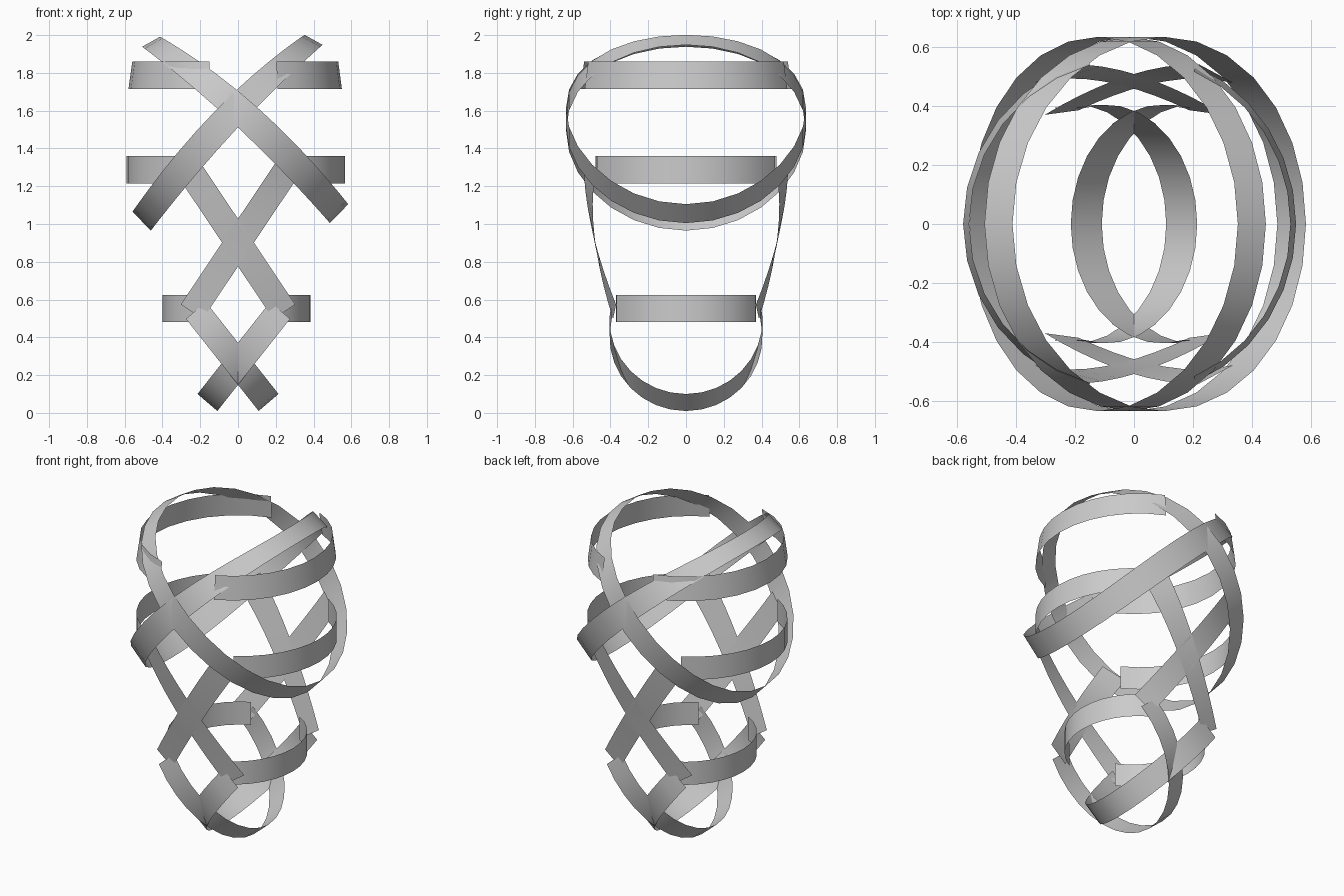
import bpy, math
from mathutils import Vector

cube = bpy.data.objects.get("Cube")
if cube:
    bpy.data.objects.remove(cube, do_unlink=True)

grey = bpy.data.materials.new("plain grey")
grey.use_nodes = True
tone = (0.6, 0.6, 0.6, 1)
grey.diffuse_color = tone
grey.node_tree.nodes["Principled BSDF"].inputs["Base Color"].default_value = tone


def ribbon(name, edges, closed=False):
    """Thin band from a list of (edge point, opposite edge point) pairs."""
    verts = [p for pair in edges for p in pair]
    n = len(edges)
    faces = []
    for i in range(n if closed else n - 1):
        j = (i + 1) % n
        faces.append((2 * i, 2 * j, 2 * j + 1, 2 * i + 1))
    mesh = bpy.data.meshes.new(name)
    mesh.from_pydata(verts, [], faces)
    mesh.materials.append(grey)
    mesh.polygons.foreach_set("use_smooth", [True] * len(faces))
    obj = bpy.data.objects.new(name, mesh)
    bpy.context.collection.objects.link(obj)


def bezier(a, b, c, u):
    return a * (1 - u) ** 2 + b * 2 * u * (1 - u) + c * u * u


# Two large tilted hoops, bowed upwards and crossing at front and back
def hoop(name, top, bend, low, side, n=28):
    widths = [Vector((side * x, 0, z)) for x, z in ((.095, .053), (.115, .13), (.097, .1))]
    path = [Vector((x, 0, z)) for x, z in (top, bend, low)]
    edges = []
    for i in range(n):
        t = 2 * math.pi * i / n
        u = (1 - math.cos(t)) / 2
        p = bezier(*path, u) + Vector((0, .635 * math.sin(t), 0))
        w = bezier(*widths, u) / 2
        edges.append((p - w, p + w))
    ribbon(name, edges, True)


hoop("upper_hoop_left", (-.46, 1.965), (.0625, 1.62), (.535, 1.055), 1)
hoop("upper_hoop_right", (.4, 1.975), (-.085, 1.595), (-.51, 1.015), -1)


# Level arcs, open at front and back
def arc(name, z0, z1, rx, ry, end, flare=0, n=12):
    reach = math.acos(end / abs(rx))
    edges = []
    for i in range(n + 1):
        a = reach * (2 * i / n - 1)
        x, y = rx * math.cos(a), ry * math.sin(a)
        k = 1 - flare
        edges.append(((x, y, z0), (x * k, y * k, z1)))
    ribbon(name, edges)


arc("top_arc_right", 1.715, 1.86, -.58, .58, .155, .035)
arc("top_arc_left", 1.715, 1.86, .55, .58, .21, .035)
arc("middle_arc_right", 1.215, 1.36, -.59, .555, .3)
arc("middle_arc_left", 1.215, 1.36, .567, .555, .3)
arc("lower_arc_right", .48, .625, -.4, .41, .17)
arc("lower_arc_left", .48, .625, .385, .41, .17)


# Crossed straps on the waist, wrapped on a tapering body
def wrap(p, face):
    depth = .41 + .2 * (p.z - .53)
    return Vector((p.x, face * depth * math.sqrt(1 - (p.x / .65) ** 2), p.z))


def strap(name, side, face, n=9):
    a, b = Vector((-side * .28, 0, 1.32)), Vector((side * .245, 0, .535))
    d = (b - a).normalized()
    w = Vector((-d.z, 0, d.x)) * .07
    edges = []
    for i in range(n + 1):
        p = a.lerp(b, i / n)
        edges.append((wrap(p - w, face), wrap(p + w, face)))
    ribbon(name, edges)


# U-shaped bands that close the bottom
def cradle(name, side, n=18):
    low = Vector((side * .162, 0, .055))
    d = Vector((-side * .62, 0, .785))
    w = Vector((side * .0525, 0, .045))
    edges = []
    for i in range(n + 1):
        t = math.radians(104) * (2 * i / n - 1)
        p = low + d * .5 * (1 - math.cos(t)) + Vector((0, .405 * math.sin(t), 0))
        edges.append((p - w, p + w))
    ribbon(name, edges)


for side, word in ((1, "left"), (-1, "right")):
    cradle("bottom_cradle_" + word, side)
    for face, where in ((-1, "front"), (1, "back")):
        strap(f"{where}_strap_{word}", side, face)
